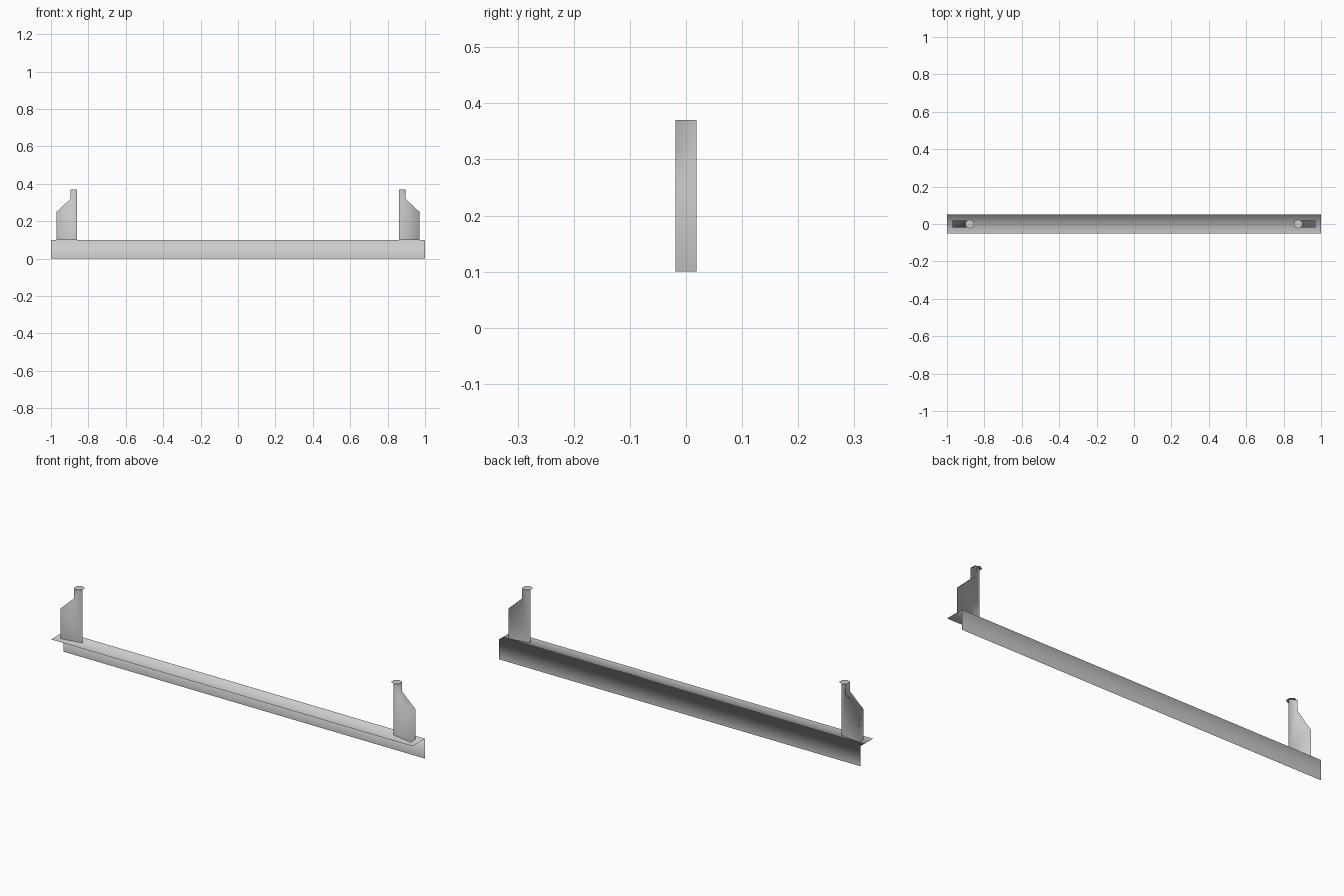
import bpy, bmesh
from math import cos, sin, tau

if "Cube" in bpy.data.objects:
    bpy.data.objects.remove(bpy.data.objects["Cube"])

grey = bpy.data.materials.new("steel_grey")
grey.use_nodes = True
grey.diffuse_color = (0.6, 0.6, 0.6, 1)
grey.node_tree.nodes["Principled BSDF"].inputs["Base Color"].default_value = (0.6, 0.6, 0.6, 1)


def make(name, verts, faces, flip=False):
    """Build a smooth sheet object from a few points and faces."""
    bm = bmesh.new()
    points = [bm.verts.new(v) for v in verts]
    for f in faces:
        face = bm.faces.new([points[i] for i in f])
        face.smooth = True
    if flip:
        bmesh.ops.reverse_faces(bm, faces=bm.faces[:])
    mesh = bpy.data.meshes.new(name)
    bm.to_mesh(mesh)
    bm.free()
    mesh.materials.append(grey)
    obj = bpy.data.objects.new(name, mesh)
    bpy.context.collection.objects.link(obj)
    return obj


# Angle rail: thin top flange facing up, back web facing forward
section = [(-0.05, 0.1), (0.05, 0.1), (0.05, 0)]
make("angle_rail", [(x, y, z) for x in (-1, 1) for y, z in section],
     [(0, 3, 4, 1), (1, 2, 5, 4)])

# Wedge brackets: flat outer strip tapering to a knife edge on the inner side
outer = [(0.97, 0.1), (0.97, 0.25), (0.895, 0.32), (0.895, 0.37)]
inner_x, half, top = 0.86, 0.019, 0.37
n = len(outer)
foot, tip = 2 * n, 2 * n + 1

for side, sx in (("left", 1), ("right", -1)):
    verts = [(sx * x, y, z) for y in (-half, half) for x, z in outer]
    verts += [(sx * inner_x, 0, 0.1), (sx * inner_x, 0, top)]
    faces = [(i, i + n, i + n + 1, i + 1) for i in range(n - 1)]
    front = [(foot, 0, 1), (foot, 1, 2), (foot, 2, tip), (2, 3, tip)]
    faces += front
    # Back plate repeats the front plate, facing the same way
    faces += [tuple(i + n if i < n else i for i in f) for f in front]
    make(side + "_bracket", verts, faces, flip=sx < 0)

    # Hexagonal cap plate, wider than the neck
    ring = [(sx * 0.878 + 0.025 * cos(tau * (k + 0.5) / 6),
             0.025 * sin(tau * (k + 0.5) / 6), top) for k in range(6)]
    make(side + "_cap", ring, [tuple(range(6))])
